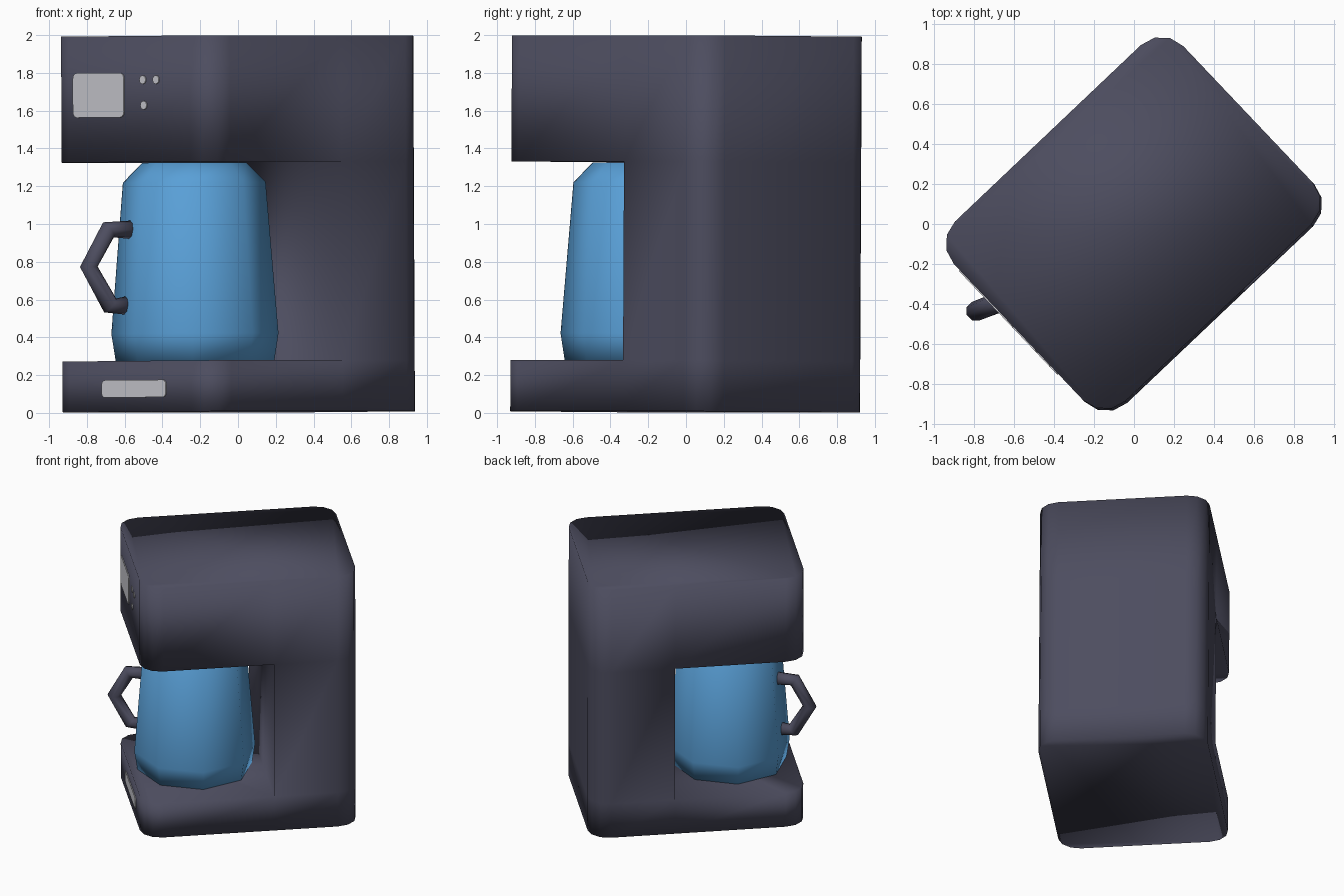
import bpy, bmesh, math
from mathutils import Matrix, Vector

if "Cube" in bpy.data.objects:
    bpy.data.objects.remove(bpy.data.objects["Cube"])

# The machine is turned on the spot and leans very slightly sideways
PLACE = (Matrix.Translation((0, 0, 1)) @ Matrix.Rotation(math.radians(43.5), 4, 'Z')
         @ Matrix.Rotation(-0.0065, 4, 'X') @ Matrix.Translation((0, 0, -1)))


def material(name, rgb):
    m = bpy.data.materials.new(name)
    m.diffuse_color = (*rgb, 1)
    m.use_nodes = True
    m.node_tree.nodes["Principled BSDF"].inputs["Base Color"].default_value = m.diffuse_color
    return m


DARK = material("dark_slate", (0.074, 0.074, 0.115))
BLUE = material("blue_glass", (0.10, 0.35, 0.68))
LIGHT = material("light_grey", (0.62, 0.62, 0.66))


def finish(name, bm, mat, smooth=True):
    bmesh.ops.recalc_face_normals(bm, faces=bm.faces)
    bm.transform(PLACE)
    me = bpy.data.meshes.new(name)
    bm.to_mesh(me)
    bm.free()
    me.materials.append(mat)
    for p in me.polygons:
        p.use_smooth = smooth
    ob = bpy.data.objects.new(name, me)
    bpy.context.collection.objects.link(ob)
    return ob


def rounded_rect(hx, hy, r, seg=3):
    pts = []
    for k, (sx, sy) in enumerate(((1, 1), (-1, 1), (-1, -1), (1, -1))):
        for i in range(seg + 1):
            a = math.pi / 2 * (k + i / seg)
            pts.append((sx * (hx - r) + r * math.cos(a), sy * (hy - r) + r * math.sin(a)))
    return pts


# Body: rounded block with a full-width slot open to the front
HX, HY, CUT = 0.79, 0.618, 0.172
pts = rounded_rect(HX, HY, 0.15)
pts = pts[:4] + [(CUT, HY)] + pts[4:12] + [(CUT, -HY)] + pts[12:]
n, c0, c1 = len(pts), 4, 13
bm = bmesh.new()
rings = [[bm.verts.new((x, y, z)) for x, y in pts] for z in (0.005, 0.275, 1.328, 1.995)]
for level in range(3):
    lo, hi = rings[level], rings[level + 1]
    for i in range(n):
        if level == 1 and c0 <= i < c1:
            continue
        j = (i + 1) % n
        bm.faces.new((lo[i], lo[j], hi[j], hi[i]))
bm.faces.new(rings[0])
bm.faces.new(rings[3])
bm.faces.new(rings[1][c0:c1 + 1])
bm.faces.new(rings[2][c0:c1 + 1])
bm.faces.new((rings[1][c0], rings[1][c1], rings[2][c1], rings[2][c0]))
finish("machine_body", bm, DARK)

# Carafe: eight-sided turned profile
POT_X = -0.318
bm = bmesh.new()
prof = [(0.42, 0.275), (0.4425, 0.42), (0.378, 1.22), (0.275, 1.325)]
rings = [[bm.verts.new((POT_X + r * math.cos(k * math.pi / 4), r * math.sin(k * math.pi / 4), z))
          for k in range(8)] for r, z in prof]
for lo, hi in zip(rings, rings[1:]):
    for i in range(8):
        j = (i + 1) % 8
        bm.faces.new((lo[i], lo[j], hi[j], hi[i]))
bm.faces.new(rings[0])
bm.faces.new(rings[-1])
finish("carafe", bm, BLUE)

# Handle: bent tube standing out from one carafe side
ang = math.radians(157.5)
path = [(0.34, 0.97), (0.488, 0.97), (0.60, 0.775), (0.48, 0.57), (0.38, 0.57)]
bm = bmesh.new()
rings = []
for i, (d, z) in enumerate(path):
    a, b = path[max(i - 1, 0)], path[min(i + 1, 4)]
    t = Vector((b[0] - a[0], b[1] - a[1])).normalized()
    ring = []
    for k in range(8):
        q = 2 * math.pi * k / 8
        o, s = 0.05 * math.cos(q), 0.05 * math.sin(q)
        dd, zz = d - t.y * o, z + t.x * o
        ring.append(bm.verts.new((POT_X + dd * math.cos(ang) - s * math.sin(ang),
                                  dd * math.sin(ang) + s * math.cos(ang), zz)))
    rings.append(ring)
for lo, hi in zip(rings, rings[1:]):
    for i in range(8):
        j = (i + 1) % 8
        bm.faces.new((lo[i], lo[j], hi[j], hi[i]))
bm.faces.new(rings[0])
bm.faces.new(rings[-1])
finish("carafe_handle", bm, DARK)


# Plates on the front face
def plate(name, y, z, hy, hz, r):
    bm = bmesh.new()
    f = bm.faces.new([bm.verts.new((-HX + 0.002, y + a, z + b)) for a, b in rounded_rect(hy, hz, r)])
    ext = bmesh.ops.extrude_face_region(bm, geom=[f])
    bmesh.ops.translate(bm, vec=(-0.008, 0, 0),
                        verts=[v for v in ext["geom"] if isinstance(v, bmesh.types.BMVert)])
    finish(name, bm, LIGHT, smooth=False)


plate("display", 0.232, 1.683, 0.196, 0.118, 0.03)
plate("base_plate", -0.03, 0.128, 0.247, 0.046, 0.025)
for i, (y, z) in enumerate(((-0.108, 1.763), (-0.21, 1.763), (-0.115, 1.628))):
    plate(f"button_{i + 1}", y, z, 0.024, 0.022, 0.0215)
